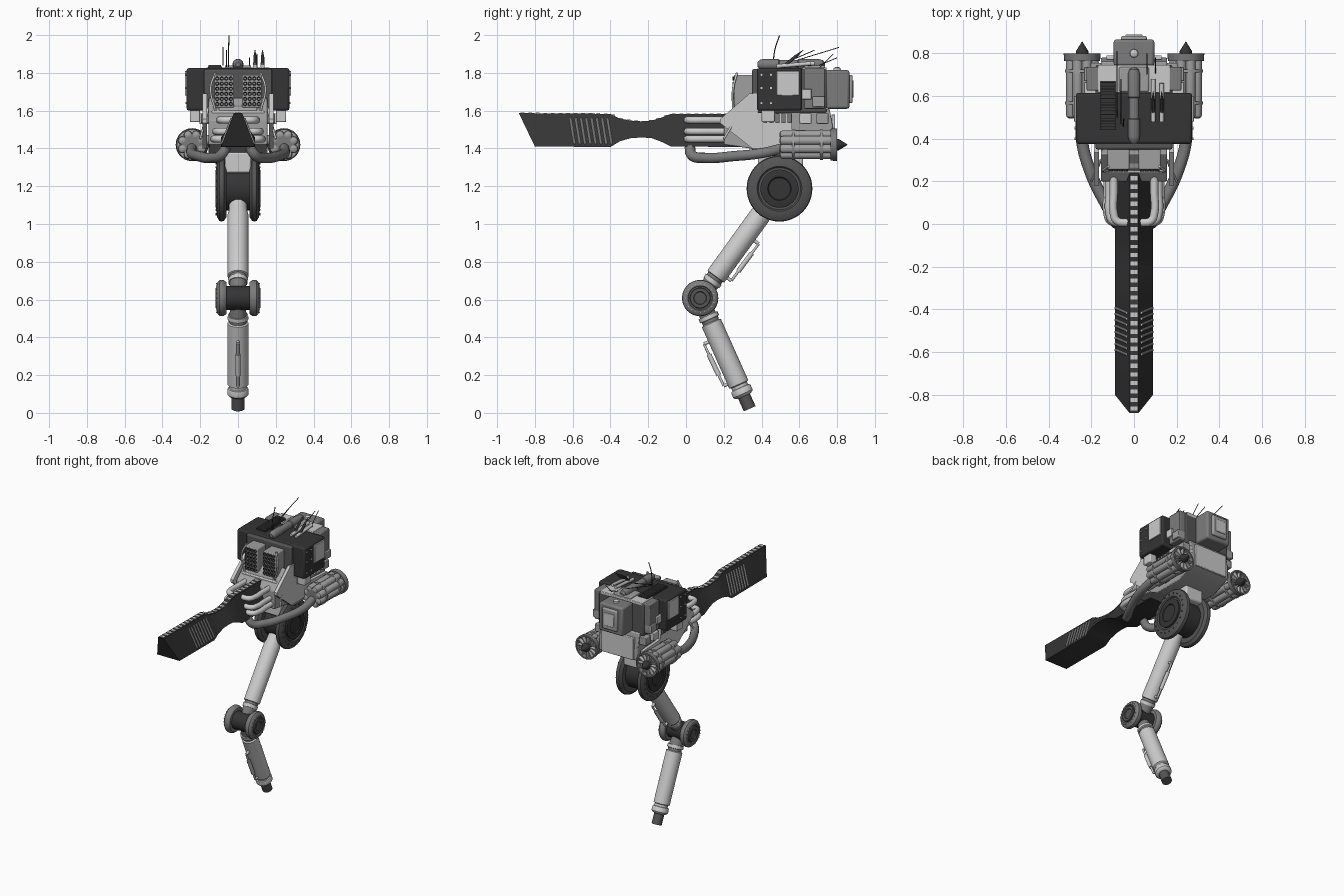
import bpy, bmesh, math
from mathutils import Vector, Matrix

if "Cube" in bpy.data.objects:
    bpy.data.objects.remove(bpy.data.objects["Cube"])

# grey level of each part that is not plain light grey
TONES = {.035: "nose_blade wide_housing hip_axle knee_axle hip_block hip_cap launcher_tube pod_cone whip_aerial slanted_aerial roof_radiator_base",
         .09: "hip_disc foot_tip knee_cap roof_radiator_fin hip_bolt thick_aerial upper_core",
         .2: "feed_duct corner_housing pod_core pod_nozzle rear_pack knee_disc roof_cylinder side_vent_fin collar",
         .35: "pod_tube pod_band equipment_box front_hood lower_hull launcher_box rear_hatch roof_block pod_arm"}
MATS = {}
for tone, names in TONES.items():
    mat = bpy.data.materials.new("grey_%d" % round(tone * 100))
    mat.diffuse_color = (tone, tone, tone, 1)
    mat.use_nodes = True
    mat.node_tree.nodes["Principled BSDF"].inputs["Base Color"].default_value = mat.diffuse_color
    MATS.update({n: mat for n in names.split()})

def place(name, data):
    if name in MATS:
        data.materials.append(MATS[name])
    ob = bpy.data.objects.new(name, data)
    bpy.context.collection.objects.link(ob)
    return ob

def loft(name, rings, bevel=0):
    bm = bmesh.new()
    vs = [[bm.verts.new(p) for p in r] for r in rings]
    n = len(rings[0])
    for a, b in zip(vs, vs[1:]):
        for i in range(n):
            bm.faces.new((a[i], a[(i + 1) % n], b[(i + 1) % n], b[i]))
    bm.faces.new(vs[0])
    bm.faces.new(vs[-1])
    bmesh.ops.recalc_face_normals(bm, faces=bm.faces)
    me = bpy.data.meshes.new(name)
    bm.to_mesh(me)
    bm.free()
    me.shade_smooth()
    me.set_sharp_from_angle(angle=math.radians(35))
    ob = place(name, me)
    if bevel:
        m = ob.modifiers.new("bevel", 'BEVEL')
        m.width, m.segments = bevel, 2
    return ob

def box(name, x, y, z, bevel=0):
    return loft(name, [[(a, y[0], z[0]), (a, y[1], z[0]), (a, y[1], z[1]), (a, y[0], z[1])] for a in x], bevel)

def plate(name, x0, x1, prof, bevel=0):
    return loft(name, [[(x, y, z) for y, z in prof] for x in (x0, x1)], bevel)

def lathe(name, prof, origin, axis, n=28):
    rot = Vector(axis).to_track_quat('Z', 'Y').to_matrix()
    ang = [2 * math.pi * i / n for i in range(n)]
    return loft(name, [[Vector(origin) + rot @ Vector((max(r, .0005) * math.cos(t), max(r, .0005) * math.sin(t), a)) for t in ang] for a, r in prof])

def rod(name, p, q, r, n=16):
    d = Vector(q) - Vector(p)
    return lathe(name, [(0, r), (d.length, r)], p, d, n)

def tube(name, pts, r):
    cu = bpy.data.curves.new(name, 'CURVE')
    cu.dimensions = '3D'
    cu.bevel_depth, cu.bevel_resolution, cu.use_fill_caps = r, 3, True
    sp = cu.splines.new('BEZIER')
    sp.bezier_points.add(len(pts) - 1)
    for b, p in zip(sp.bezier_points, pts):
        b.co = p
        b.handle_left_type = b.handle_right_type = 'AUTO'
    return place(name, cu)

# long nose blade: wedge section, slanted tip, waisted neck (y top, y bottom, z top, z bottom)
ST = [(-.885, -.80, 1.587, 1.41), (-.40, -.40, 1.583, 1.408), (-.35, -.35, 1.558, 1.438), (-.29, -.29, 1.547, 1.455),
      (-.23, -.23, 1.543, 1.458), (-.18, -.18, 1.548, 1.454), (-.13, -.13, 1.563, 1.435), (-.08, -.08, 1.583, 1.41), (.3, .3, 1.583, 1.408)]
loft("nose_blade", [[(-.09, b, zb), (.09, b, zb), (.022, a, zt), (-.022, a, zt)] for a, b, zt, zb in ST])
for i in range(28):
    y = -.865 + i * .04
    for p, q in zip(ST, ST[1:]):
        if p[0] <= y <= q[0]:
            z = p[2] + (q[2] - p[2]) * (y - p[0]) / (q[0] - p[0])
    box("nose_top_rib", (-.016, .016), (y - .01, y + .01), (z - .01, z + .003))
for s in (1, -1):
    for i in range(8):
        y = -.60 + i * .028
        rod("nose_vent_slat", (s * .087, y + .01, 1.425), (s * .034, y - .012, 1.56), .006, 8)

# lower hull with side plates
plate("lower_hull", -.155, .155, [(.2, 1.42), (.2, 1.55), (.33, 1.67), (.37, 1.61), (.76, 1.61), (.78, 1.5), (.78, 1.42),
                                  (.64, 1.36), (.42, 1.36), (.34, 1.40)], .006)
plate("front_hood", -.1, .1, [(.2, 1.5), (.26, 1.62), (.4, 1.66), (.4, 1.5)], .005)
box("front_beam", (-.14, .14), (.24, .29), (1.55, 1.6), .006)
box("hip_mount", (-.07, .07), (.38, .62), (1.27, 1.38), .01)
box("rear_grille_plate", (-.13, .13), (.77, .79), (1.42, 1.58), .004)
for s in (1, -1):
    plate("side_armor", s * .165, s * .187, [(.18, 1.555), (.335, 1.69), (.38, 1.69), (.38, 1.59), (.56, 1.585), (.56, 1.5),
                                             (.76, 1.49), (.76, 1.41), (.35, 1.4), (.18, 1.535)])
    for i in range(5):
        box("side_vent_fin", (s * .15, s * .195), (.41 + i * .032, .43 + i * .032), (1.535, 1.585))
    for j, (y, z) in enumerate([(.60, 1.53), (.69, 1.53), (.60, 1.66), (.67, 1.62)]):
        box("equipment_box" if j % 2 else "light_box", (s * .14, s * (.205 if j < 2 else .235)), (y, y + .065), (z, z + .055), .004)

# upper housing
box("upper_core", (-.18, .18), (.35, .745), (1.59, 1.82), .008)
box("wide_housing", (-.272, .272), (.375, .615), (1.6, 1.825), .012)
box("rear_pack", (-.095, .095), (.74, .865), (1.61, 1.815), .012)
box("rear_hatch", (-.06, .06), (.85, .882), (1.64, 1.79), .008)
box("rear_hatch_panel", (-.04, .04), (.87, .888), (1.67, 1.76), .004)
box("rear_deck", (-.17, .17), (.615, .745), (1.8, 1.828), .004)
lathe("rear_pack_cap", [(0, .02), (.01, .018), (.015, .01)], (0, .8, 1.815), (0, 0, 1))
for s in (1, -1):
    box("side_panel", (s * .26, s * .281), (.48, .6), (1.68, 1.81), .003)
    box("housing_foot", (s * .2, s * .255), (.4, .47), (1.54, 1.61), .005)
    box("corner_housing", (s * .1, s * .222), (.625, .735), (1.61, 1.825), .006)
    for y in (.4, .45):
        for z in (1.64, 1.72, 1.79):
            rod("housing_bolt", (s * .268, y, z), (s * .279, y, z), .006, 8)
    # front launcher boxes with tube mouths
    box("launcher_box", (s * .022, s * .125), (.255, .38), (1.615, 1.79), .006)
    for i in range(4):
        for j in range(6):
            p = (s * (.038 + i * .024), .256, 1.635 + j * .027)
            lathe("launcher_tube", [(0, .006), (.002, .006), (.01, .0105), (0, .0105)], p, (0, -1, 0), 10)
    tube("front_strut", [(s * .12, .27, 1.8), (s * .145, .25, 1.72), (s * .12, .25, 1.6)], .006)
    rod("lower_strut", (s * .155, .3, 1.62), (s * .2, .2, 1.45), .006)

# roof details
lathe("roof_cylinder", [(-.012, .012), (0, .024), (.02, .028), (.1, .028), (.105, .024), (.2, .024), (.205, .029), (.31, .029),
                        (.335, .022), (.345, .008)], (0, .39, 1.845), (0, 1, 0))
box("roof_radiator_base", (-.16, -.085), (.44, .67), (1.815, 1.835))
for i in range(15):
    box("roof_radiator_fin", (-.155, -.09), (.45 + i * .015, .456 + i * .015), (1.83, 1.843))
box("roof_block", (-.07, .07), (.62, .735), (1.81, 1.84), .006)
for x, y, l in [(.09, .48, .2), (.13, .48, .18)]:
    rod("roof_tube", (x, y, 1.835), (x, y + l, 1.85), .011)
    lathe("thick_aerial", [(0, .009), (.1, .009), (.16, .001)], (x, .5, 1.82), (0, .12, .1), 10)
tube("whip_aerial", [(-.05, .46, 1.83), (-.05, .47, 1.92), (-.047, .495, 1.998)], .003)
for x, p, q in [(-.08, (.5, 1.84), (.81, 1.935)), (-.06, (.47, 1.83), (.68, 1.92)), (.1, (.7, 1.82), (.78, 1.9)), (.06, (.68, 1.83), (.8, 1.88))]:
    rod("slanted_aerial", (x,) + p, (x,) + q, .0025, 6)

# exhaust pods, feed ducts and exhaust pipes on both sides
for s in (1, -1):
    c = Vector((s * .243, 0, 1.42))
    rod("pod_core", c + Vector((0, .5, 0)), c + Vector((0, .77, 0)), .056)
    for i in range(8):
        a = 2 * math.pi * i / 8 + .39
        d = c + Vector((math.cos(a) * .056, .495, math.sin(a) * .056))
        lathe("pod_tube", [(0, .01), (.006, .02), (.016, .024), (.27, .024)], d, (0, 1, 0), 14)
    for y in (.56, .71):
        lathe("pod_band", [(0, .07), (0, .081), (.014, .081), (.014, .07)], c + Vector((0, y, 0)), (0, 1, 0))
    lathe("pod_nozzle", [(0, 0), (0, .084), (.035, .087), (.035, .077), (.008, .074), (.008, 0)], c + Vector((0, .765, 0)), (0, 1, 0), 32)
    lathe("pod_cone", [(-.03, .026), (0, .03), (.012, .03), (.058, .001)], c + Vector((0, .797, 0)), (0, 1, 0), 20)
    for i in range(12):
        ob = box("nozzle_fin", (.02, .078), (.77, .797), (-.003, .003))
        ob.matrix_world = Matrix.Translation(c) @ Matrix.Rotation(i * math.pi / 6, 4, 'Y')
    rod("pod_arm", (s * .14, .64, 1.45), (s * .22, .64, 1.43), .025)
    tube("feed_duct", [(s * .245, .51, 1.40), (s * .245, .40, 1.375), (s * .21, .26, 1.36), (s * .135, .1, 1.35),
                       (s * .09, .03, 1.365), (s * .06, .02, 1.41)], .028)
    for x, z in [(.125, 1.45), (.115, 1.49), (.095, 1.55)]:
        tube("exhaust_pipe", [(s * x, .27, z), (s * x, .15, z), (s * x, .05, z), (s * (x - .015), .015, z), (s * (x - .065), .005, z)], .019)

# leg: hip and knee discs
def joint(name, y, z, r, x0, x1):
    w = x1 - x0
    rim = [(0, 0), (0, .86), (.25, .98), (.45, 1), (.65, .98), (.85, .86), (.92, .68), (.78, .64), (.78, 0)]
    cap = [(.7, .58), (.95, .58), (1, .54), (1, .36), (.9, .33), (.9, 0)]
    for s in (1, -1):
        for part, prof in (("_disc", rim), ("_cap", cap)):
            lathe(name + part, [(a * w, b * r) for a, b in prof], (s * x0, y, z), (s, 0, 0), 48)
        for i in range(20):
            a = i * math.pi / 10
            v = Vector((0, math.cos(a), math.sin(a))) * r
            o = Vector((s * x0, y, z))
            rod(name + "_bolt", o + v * .8 + Vector((s * w * .8, 0, 0)), o + v * .8 + Vector((s * w * .97, 0, 0)), r * .025, 6)
    rod(name + "_axle", (-x0, y, z), (x0, y, z), r * .66, 32)
joint("hip", .495, 1.187, .174, .06, .12)
joint("knee", .075, .608, .096, .06, .118)
box("hip_block", (-.062, .062), (.42, .57), (1.15, 1.33), .01)

# thigh and shin
hip, knee, foot = Vector((0, .495, 1.187)), Vector((0, .075, .608)), Vector((0, .338, .02))
lathe("thigh", [(.1, .05), (.122, .052), (.125, .043), (.138, .043), (.142, .055), (.54, .056), (.56, .05), (.68, .045)], knee, hip - knee)
lathe("shin", [(.1, .054), (.122, .055), (.125, .044), (.14, .044), (.145, .055), (.5, .055), (.505, .045), (.52, .045),
               (.522, .052), (.53, .056), (.555, .056), (.563, .05), (.57, .033)], knee, foot - knee)
for end in (hip, foot):
    lathe("collar", [(.04, .038), (.09, .045), (.105, .046), (.14, .046)], knee, end - knee)
lathe("foot_tip", [(.56, .034), (.642, .034)], knee, foot - knee)

# brace cylinders on thigh back and shin front
for name, p, q, n in [("thigh_brace", (.385, .895), (.24, .7), (-.05, .036)), ("shin_brace", (.095, .365), (.2, .143), (.06, .026))]:
    p, q, n = (Vector((0,) + v) for v in (p, q, n))
    for e in (p, q):
        rod(name + "_lug", e, e + n, .009)
    rod(name + "_rod", p, q, .007)
    rod(name + "_sleeve", p.lerp(q, .25), p.lerp(q, .75), .013)
